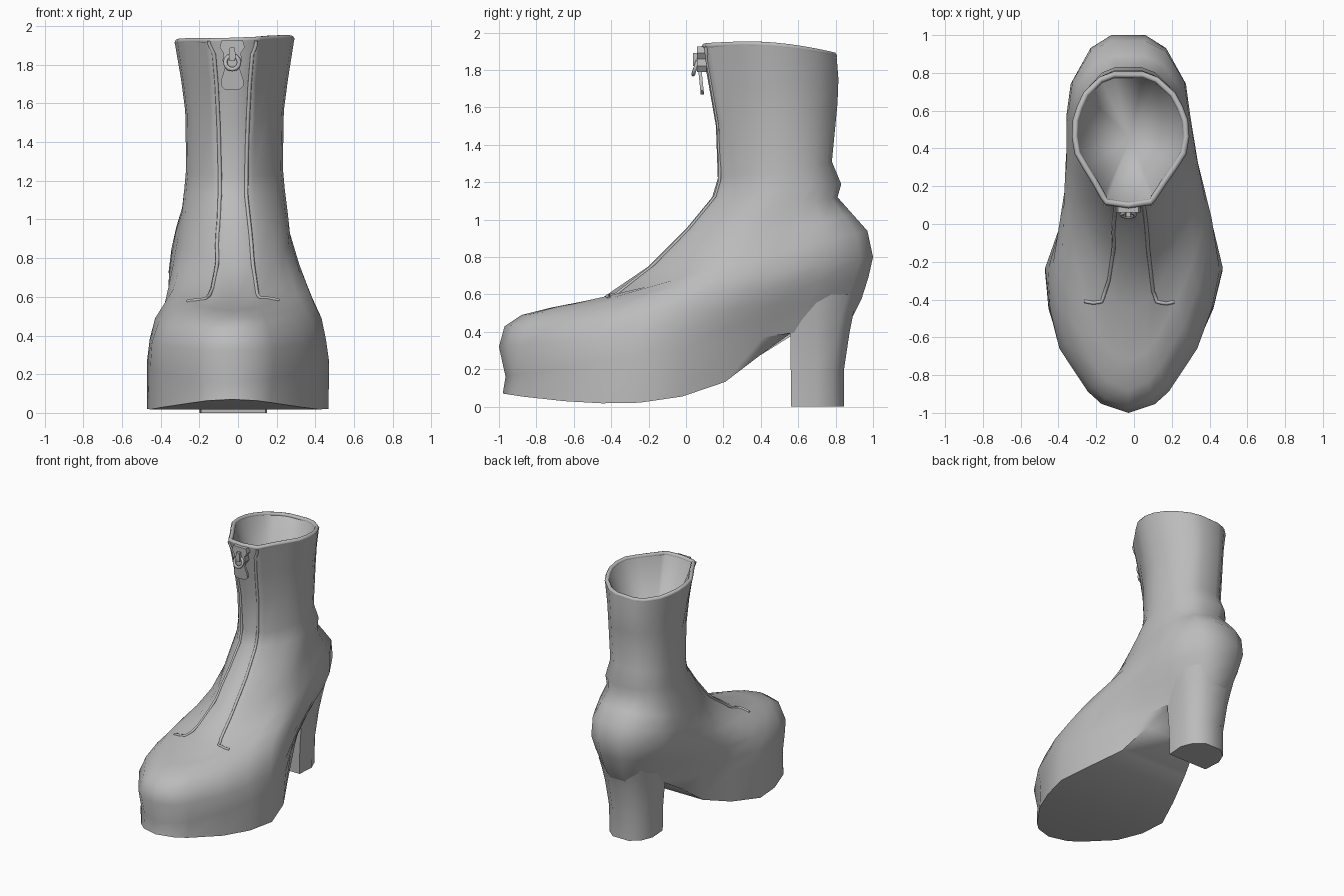
import bpy, bmesh, math
from mathutils import Vector
from mathutils.bvhtree import BVHTree

if "Cube" in bpy.data.objects:
    bpy.data.objects.remove(bpy.data.objects["Cube"])

grey = bpy.data.materials.new("plain grey")
grey.diffuse_color = (0.5, 0.5, 0.5, 1)
grey.use_nodes = True
grey.node_tree.nodes["Principled BSDF"].inputs["Base Color"].default_value = grey.diffuse_color


def finish(name, bm, angle=50):
    bmesh.ops.recalc_face_normals(bm, faces=bm.faces)
    me = bpy.data.meshes.new(name)
    bm.to_mesh(me)
    bm.free()
    ob = bpy.data.objects.new(name, me)
    bpy.context.collection.objects.link(ob)
    me.materials.append(grey)
    bpy.ops.object.select_all(action='DESELECT')
    ob.select_set(True)
    bpy.context.view_layer.objects.active = ob
    bpy.ops.object.shade_smooth_by_angle(angle=math.radians(angle))
    return ob


def bridge(bm, a, b):
    n = len(a)
    for i in range(n):
        bm.faces.new((a[i], a[(i + 1) % n], b[(i + 1) % n], b[i]))


def cap(bm, r):
    # strips joining the left and right sides of a ring
    n = len(r)
    bm.faces.new((r[0], r[1], r[-1]))
    for i in range(1, n // 2):
        bm.faces.new((r[i], r[i + 1], r[n - 1 - i], r[n - i]))


def lerp_table(table, v):
    for (a, p), (b, q) in zip(table, table[1:]):
        if v <= b:
            return p + (q - p) * max(0, v - a) / (b - a)
    return table[-1][1]


SOLE = [(-.98, .07), (-.75, .035), (-.4, .015), (-.15, .025), (.05, .07), (.2, .125), (.56, .4), (.85, .46)]
STATIONS = (.06, .18, .4, .65, .85, .96, 1)
# front y, z, back y, z, then half widths at the stations from front to back
RINGS = [
    (-.98, .07, .85, .46, .20, .36, .47, .29, .175, .13, .06),
    (-.965, .16, .87, .44, .21, .365, .47, .305, .185, .14, .06),
    (-1.0, .32, .89, .48, .215, .365, .455, .325, .205, .15, .07),
    (-.97, .43, .94, .58, .19, .33, .43, .345, .24, .165, .08),
    (-.88, .49, .975, .69, .16, .285, .385, .35, .285, .185, .09),
    (-.72, .53, 1.0, .80, .14, .24, .35, .34, .305, .20, .09),
    (-.45, .58, .97, .94, .12, .21, .315, .32, .295, .20, .09),
    (-.2, .75, .89, 1.03, .11, .19, .275, .295, .27, .18, .08),
    (0, .95, .81, 1.12, .11, .18, .26, .27, .23, .155, .07),
    (.14, 1.12, .83, 1.19, .11, .175, .25, .255, .215, .14, .07),
    (.17, 1.22, .78, 1.31, .11, .17, .24, .245, .20, .13, .07)]
SHAFT = [
    (.16, 1.5, .81, 1.62, .115, .175, .245, .25, .20, .13, .07),
    (.125, 1.7, .815, 1.75, .12, .18, .265, .27, .21, .135, .07),
    (.085, 1.925, .805, 1.875, .14, .195, .295, .303, .24, .155, .08)]


def ring_points(row, kind=""):
    fy, fz, by, bz = row[:4]
    w = row[4:]
    half = list(zip(STATIONS, w))
    # rounded in-between stations
    half.append((.025, w[0] * (.88 if fz > 1.4 else .66)))
    for k in (1, 2, 3):
        mid = (9 * (w[k] + w[k + 1]) - w[k - 1] - w[k + 2]) / 16
        half.append(((STATIONS[k] + STATIONS[k + 1]) / 2, mid))
    half.sort()
    pts = [(0, 0)] + half + [(u, -x) for u, x in reversed(half)]
    out = []
    for u, x in pts:
        y, z = fy + (by - fy) * u, fz + (bz - fz) * u
        low = min(1, max(0, (1.1 - z) / .3))
        if kind == "sole":
            z = lerp_table(SOLE, y)
        if kind == "top":
            z += .025 * math.sin(math.pi * u) + .03 * x
        cx = -.03 + .045 * low * max(0, 1 - abs(y + .03) / .6)
        if fz > 0.9:
            cx += .012 * math.sin(math.pi * u)
        out.append(Vector((cx + x, y, z)))
    return out


def shrink(pts, d):
    # inset a ring sideways towards its own centre
    c = sum(pts, Vector()) / len(pts)
    return [p - Vector((p.x - c.x, p.y - c.y, 0)).normalized() * d for p in pts]


# boot upper with sole and shaft, hollow tapering to a point inside
outer = [ring_points(r, "sole" if i == 0 else "") for i, r in enumerate(RINGS)]
outer += [ring_points(r, "top" if r is SHAFT[-1] else "") for r in SHAFT]
lip = shrink(outer[-1], .03)
bm = bmesh.new()
loops = [[bm.verts.new(p) for p in pts] for pts in outer + [lip]]
for a, b in zip(loops, loops[1:]):
    bridge(bm, a, b)
cap(bm, loops[0])
apex = bm.verts.new((-.02, .45, 1.25))
last = loops[-1]
for i in range(len(last)):
    bm.faces.new((last[i], last[(i + 1) % len(last)], apex))
tree = BVHTree.FromBMesh(bm)
finish("boot_upper", bm, 62)

# block heel, its top sunk into the upper
bm = bmesh.new()
loops = []
for z, back, w in ((0, .845, .175), (.2, .845, .178), (.4, .875, .195), (.5, .895, .21), (.6, .925, .222)):
    half = [(w * .95, .562 - .01 * z), (w, .70), (w * .8, back - .06), (w * .4, back)]
    pts = half + [(-x, y) for x, y in reversed(half)]
    loops.append([bm.verts.new((x - .025, y, z)) for x, y in pts])
for a, b in zip(loops, loops[1:]):
    bridge(bm, a, b)
bm.faces.new(loops[0])
bm.faces.new(loops[-1])
finish("block_heel", bm, 55)


def tube(name, pts, radius, up, closed=False, sides=6):
    bm = bmesh.new()
    n = len(pts)
    up = Vector(up)
    rings = []
    for i, p in enumerate(pts):
        a = pts[i - 1] if closed or i else p
        b = pts[(i + 1) % n] if closed or i < n - 1 else p
        t = (b - a).normalized()
        s = t.cross(up).normalized()
        q = s.cross(t)
        angs = [2 * math.pi * k / sides for k in range(sides)]
        rings.append([bm.verts.new(p + radius * (math.cos(g) * s + math.sin(g) * q)) for g in angs])
    for a, b in zip(rings, rings[1:]):
        bridge(bm, a, b)
    if closed:
        bridge(bm, rings[-1], rings[0])
    else:
        bm.faces.new(rings[0])
        bm.faces.new(rings[-1])
    return finish(name, bm, 80)


# piping round the collar
tube("collar_piping", [(a + b) / 2 for a, b in zip(outer[-1], lip)], .017, (0, 0, 1), True)

# seams either side of the zip, laid on the surface
SEAM = [(.135, .09, 1.92), (.1, .1, 1.85), (.085, .14, 1.7), (.075, .16, 1.4), (.07, .17, 1.2),
        (.072, .13, 1.1), (.09, 0, .95), (.11, -.2, .75), (.128, -.36, .62), (.145, -.41, .585),
        (.19, -.415, .57), (.25, -.40, .55)]
for side, label in ((-1, "left"), (1, "right")):
    path = []
    for a, b in zip(SEAM, SEAM[1:]):
        for k in range(3):
            p = Vector(a).lerp(Vector(b), k / 3)
            path.append(tree.find_nearest(Vector((-.025 + side * p.x, p.y, p.z)))[0])
    tube(label + "_zip_seam", path, .01, (0, -1, 1))


def plate(name, outline, y0, y1, lean=0):
    # flat outline in x and z, given thickness along y
    bm = bmesh.new()
    zt = max(z for x, z in outline)
    a, b = [[bm.verts.new((x - .03, y + lean * (zt - z), z)) for x, z in outline] for y in (y0, y1)]
    bridge(bm, a, b)
    bm.faces.new(a)
    bm.faces.new(b)
    finish(name, bm, 30)


def mirrored(half):
    return half + [(-x, z) for x, z in reversed(half)]


# zip slider, bridge, ring and pull tag
plate("zip_slider", mirrored([(.03, 1.79), (.05, 1.82), (.045, 1.86), (.065, 1.89), (.055, 1.925)]), .06, .11)
plate("slider_bridge", mirrored([(.014, 1.82), (.018, 1.85), (.012, 1.89)]), .038, .07)
ring = [Vector((-.03 + .036 * math.cos(t), .05 + .012 * math.sin(t), 1.812 + .036 * math.sin(t)))
        for t in [i * math.pi / 6 for i in range(12)]]
tube("pull_ring", ring, .011, (0, 1, 0), True)
plate("pull_tag", mirrored([(.035, 1.67), (.058, 1.69), (.058, 1.72), (.035, 1.79), (.02, 1.805)]), .065, .083, .1)
